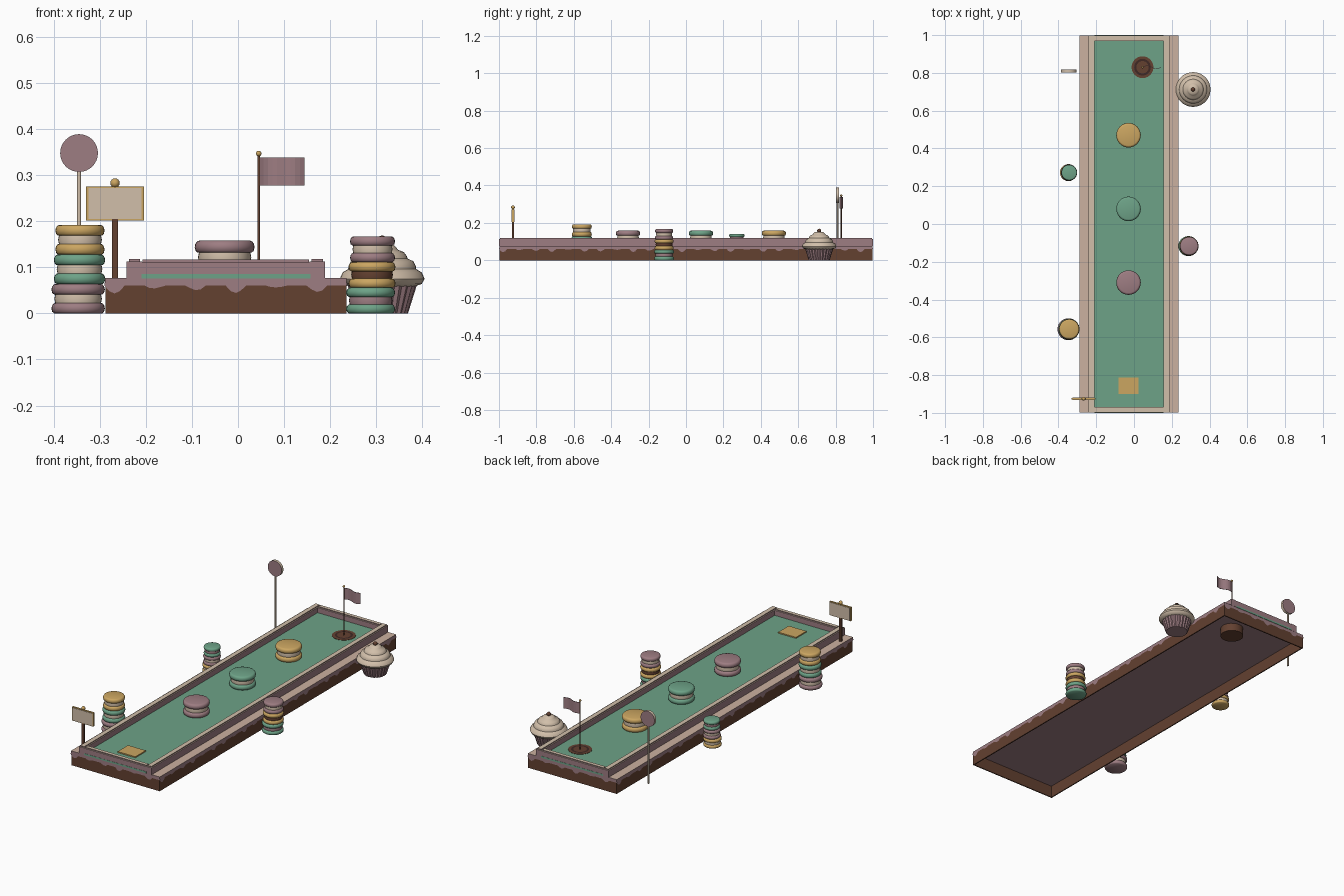
import bpy, bmesh, math

if "Cube" in bpy.data.objects:
    bpy.data.objects.remove(bpy.data.objects["Cube"])


def mat(name, rgb):
    m = bpy.data.materials.new(name)
    m.diffuse_color = (*rgb, 1)
    m.use_nodes = True
    m.node_tree.nodes["Principled BSDF"].inputs["Base Color"].default_value = m.diffuse_color
    return m


MAUVE = mat("mauve_icing", (0.34, 0.205, 0.225))
CREAM = mat("cream", (0.64, 0.52, 0.40))
LEDGE = mat("pale_biscuit", (0.60, 0.44, 0.35))
BROWN = mat("chocolate", (0.125, 0.052, 0.030))
GREEN = mat("mint_green", (0.155, 0.365, 0.245))
GOLD = mat("caramel_gold", (0.60, 0.38, 0.12))
DARK = mat("dark_chocolate", (0.05, 0.022, 0.018))


def finish(name, bm, mats, smooth=False):
    bmesh.ops.recalc_face_normals(bm, faces=bm.faces[:])
    me = bpy.data.meshes.new(name)
    bm.to_mesh(me)
    bm.free()
    ob = bpy.data.objects.new(name, me)
    bpy.context.collection.objects.link(ob)
    for m in mats:
        me.materials.append(m)
    if smooth:
        bpy.ops.object.select_all(action='DESELECT')
        ob.select_set(True)
        bpy.context.view_layer.objects.active = ob
        bpy.ops.object.shade_smooth_by_angle(angle=math.radians(45))
    return ob


def box(name, x0, x1, y0, y1, z0, z1, side, top=None, bevel=0):
    """Box with an optional different colour on faces pointing up."""
    bm = bmesh.new()
    bmesh.ops.create_cube(bm, size=1)
    for v in bm.verts:
        v.co = ((x0 + x1) / 2 + v.co.x * (x1 - x0),
                (y0 + y1) / 2 + v.co.y * (y1 - y0),
                (z0 + z1) / 2 + v.co.z * (z1 - z0))
    if bevel:
        edges = [e for e in bm.edges if all(v.co.z > z1 - 1e-5 for v in e.verts)]
        bmesh.ops.bevel(bm, geom=edges, offset=bevel, segments=2, affect='EDGES')
    bm.normal_update()
    for f in bm.faces:
        f.material_index = 1 if top and f.normal.z > 0.6 else 0
    return finish(name, bm, [side, top] if top else [side])


def lathe(name, profile, loc, material, n=32, flute=0, smooth=True):
    """Turn (radius, z) points about z; flute pinches every second column."""
    bm = bmesh.new()
    rings = []
    for r, z in profile:
        if r < 1e-6:
            rings.append([bm.verts.new((loc[0], loc[1], loc[2] + z))] * n)
            continue
        ring = []
        for i in range(n):
            a = 2 * math.pi * i / n
            q = r * (1 - flute * (i % 2))
            ring.append(bm.verts.new((loc[0] + q * math.cos(a),
                                      loc[1] + q * math.sin(a), loc[2] + z)))
        rings.append(ring)
    for a, b in zip(rings, rings[1:]):
        for i in range(n):
            j = (i + 1) % n
            vs = list(dict.fromkeys((a[i], a[j], b[j], b[i])))
            if len(vs) > 2:
                bm.faces.new(vs)
    return finish(name, bm, [material], smooth)


def rod(name, x, y, z0, z1, r, material, n=10):
    return lathe(name, [(0, z0), (r, z0), (r, z1), (0, z1)], (x, y, 0), material, n)


def ball(name, x, y, z, r, material):
    prof = [(r * math.sin(math.pi * i / 8), -r * math.cos(math.pi * i / 8)) for i in range(9)]
    prof[0], prof[-1] = (0, -r), (0, r)
    return lathe(name, prof, (x, y, z), material, 16)


def macaron(name, x, y, z, r, h, shell, filling=CREAM):
    s = h * 0.36

    def biscuit(part, z0):
        prof = [(0, 0), (.9 * r, 0), (.97 * r, .15 * s), (r, .45 * s),
                (.98 * r, .72 * s), (.92 * r, .93 * s), (.84 * r, s), (0, s)]
        lathe(name + part, prof, (x, y, z0), shell)
    biscuit("_lower_shell", z)
    biscuit("_upper_shell", z + h - s)
    f0, f1 = s * 0.9, h - s * 0.9
    lathe(name + "_filling", [(0, f0), (.85 * r, f0), (.89 * r, h / 2), (.85 * r, f1), (0, f1)],
          (x, y, z), filling)


# ---- hollow cake base with an icing slab on top
X0, X1, Y = -0.288, 0.235, 0.997
T = 0.006
for s in (-1, 1):
    ya, yb = sorted((s * Y, s * (Y - T)))
    box("cake_end_wall", X0, X1, ya, yb, 0, 0.066, BROWN)
box("cake_left_wall", X0, X0 + T, -Y + T, Y - T, 0, 0.066, BROWN)
box("cake_right_wall", X1 - T, X1, -Y + T, Y - T, 0, 0.066, BROWN)
box("icing_slab", X0 - .001, X1 + .001, -Y - .001, Y + .001, 0.064, 0.077, MAUVE, LEDGE)


# ---- icing drips running round the cake
def drips(name, p, q, count):
    bm = bmesh.new()
    n = count * 8
    prev = None
    for i in range(n + 1):
        t = i / n
        w = math.sin(2 * math.pi * t * count)
        k = 0.6 + 0.4 * math.sin(t * count * 2.3 + 1)
        z = 0.060 - 0.017 * k * max(0, w)
        x, y = (a + (b - a) * t for a, b in zip(p, q))
        cur = (bm.verts.new((x, y, 0.066)), bm.verts.new((x, y, z)))
        if prev:
            bm.faces.new((prev[0], prev[1], cur[1], cur[0]))
        prev = cur
    finish(name, bm, [MAUVE])


e = 0.002
drips("front_drips", (X0 - e, -Y - e), (X1 + e, -Y - e), 6)
drips("right_drips", (X1 + e, -Y - e), (X1 + e, Y + e), 23)
drips("back_drips", (X1 + e, Y + e), (X0 - e, Y + e), 6)
drips("left_drips", (X0 - e, Y + e), (X0 - e, -Y - e), 23)

# ---- playing surface and its raised rails
box("felt", -0.21, 0.157, -1, 1, 0.076, 0.085, GREEN)
for name, a, b in (("left_rail", -0.242, -0.208), ("right_rail", 0.155, 0.189)):
    box(name, a, b, -0.999, 0.999, 0.076, 0.118, MAUVE, CREAM, 0.005)
for s, name in ((-1, "front_rail"), (1, "back_rail")):
    ya, yb = sorted((s * 0.999, s * 0.97))
    box(name, -0.212, 0.159, ya, yb, 0.076, 0.117, MAUVE, CREAM, 0.005)

# ---- tee mat, cup and flag
box("tee_mat", -0.082, 0.023, -0.9, -0.812, 0.084, 0.091, GOLD)
FX, FY = 0.045, 0.83
rod("cup", FX, FY, 0.022, 0.0865, 0.058, BROWN, 24)
lathe("cup_ring", [(.033, .087), (.039, .0875), (.044, .087)], (FX, FY, 0), DARK, 24)
rod("flag_pole", FX, FY, 0.08, 0.343, 0.003, BROWN)
ball("flag_pole_knob", FX, FY, 0.347, 0.006, GOLD)
bm = bmesh.new()
cols = []
for i in range(11):
    t = i / 10
    for d in (-0.001, 0.001):
        y = FY + d + 0.008 * math.sin(t * 2 * math.pi)
        cols.append([bm.verts.new((FX + t * 0.099, y, z)) for z in (0.278, 0.338)])
for i in range(0, 20, 2):
    for d in (0, 1):
        bm.faces.new(cols[i + d] + cols[i + 2 + d][::-1])
    for k in (0, 1):
        bm.faces.new((cols[i][k], cols[i + 1][k], cols[i + 3][k], cols[i + 2][k]))
for i in (0, 20):
    bm.faces.new(cols[i] + cols[i + 1][::-1])
finish("flag", bm, [MAUVE])

# ---- macaron obstacles on the felt
for y, c, n in ((-0.31, MAUVE, "mauve"), (0.08, GREEN, "green"), (0.47, GOLD, "gold")):
    macaron(n + "_obstacle", -0.029, y, 0.085, 0.065, 0.073, c)

# ---- macaron stacks beside the cake, bottom to top
stacks = [("front_left", -0.345, -0.557, 0.058, 0.064, (MAUVE, GREEN, GOLD), (CREAM,) * 3),
          ("right", 0.290, -0.117, 0.053, 0.0557, (GREEN, GOLD, MAUVE), (MAUVE, BROWN, CREAM)),
          ("back_left", -0.345, 0.272, 0.045, 0.047, (GOLD, MAUVE, GREEN), (CREAM, CREAM, MAUVE))]
for n, x, y, r, h, shells, fills in stacks:
    for i in range(3):
        macaron(f"{n}_stack_{i}", x + (-0.002, 0.001, 0.002)[i], y, i * h,
                r * (1 - 0.04 * i), h, shells[i], fills[i])

# ---- signpost
SX, SY = -0.267, -0.925
box("sign_post", SX - .006, SX + .006, SY - .005, SY + .005, 0.076, 0.21, BROWN)
box("sign_board", SX - .063, SX + .063, SY - .005, SY + .005, 0.202, 0.275, GOLD)
for s in (-1, 1):
    ya, yb = sorted((SY + s * .005, SY + s * .007))
    box("sign_panel", SX - .058, SX + .058, ya, yb, 0.205, 0.272, CREAM)
ball("sign_knob", SX, SY, 0.283, 0.01, GOLD)

# ---- lollipop
LX, LY = -0.345, 0.81
rod("lollipop_stick", LX, LY, 0, 0.32, 0.0045, CREAM)
bm = bmesh.new()
bmesh.ops.create_cone(bm, cap_ends=True, segments=32, radius1=0.041, radius2=0.041, depth=0.015)
for v in bm.verts:
    v.co = (LX + v.co.x, LY + v.co.z, 0.348 + v.co.y)
bm.normal_update()
for f in bm.faces:
    f.material_index = 0 if abs(f.normal.y) > 0.5 else 1
finish("lollipop_head", bm, [MAUVE, CREAM], True)

# ---- cupcake
C = (0.313, 0.712, 0)
lathe("cupcake_wrapper", [(0, 0), (.056, 0), (.078, .07), (0, .07)], C, MAUVE, 48, 0.06, False)
lathe("cupcake_frosting", [(0, .058), (.07, .058), (.086, .064), (.092, .075), (.086, .089),
                           (.074, .096), (.073, .103), (.068, .113), (.055, .119), (.053, .125),
                           (.047, .133), (.034, .138), (.031, .143), (.024, .150), (0, .154)],
      C, CREAM)
ball("cupcake_cherry", C[0], C[1], 0.158, 0.011, BROWN)
